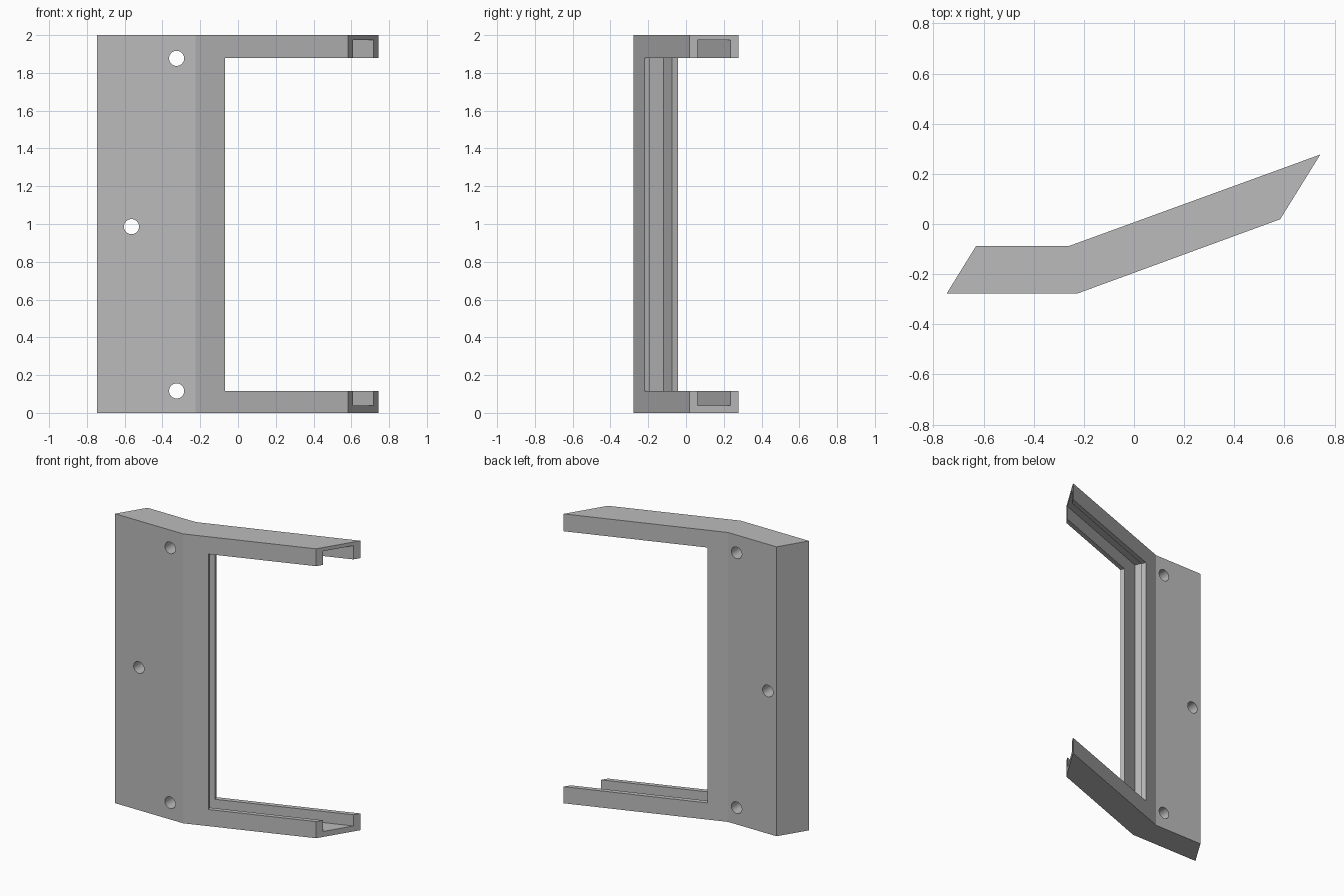
import bpy
import bmesh
from math import atan2, pi
from mathutils import Matrix, Vector

if "Cube" in bpy.data.objects:
    bpy.data.objects.remove(bpy.data.objects["Cube"], do_unlink=True)

grey = bpy.data.materials.new("plain grey")
grey.use_nodes = True
grey.diffuse_color = (0.5, 0.5, 0.5, 1)
grey.node_tree.nodes["Principled BSDF"].inputs["Base Color"].default_value = (0.5, 0.5, 0.5, 1)


def make_object(name, bm):
    mesh = bpy.data.meshes.new(name)
    bmesh.ops.recalc_face_normals(bm, faces=bm.faces)
    bm.to_mesh(mesh)
    bm.free()
    mesh.materials.append(grey)
    obj = bpy.data.objects.new(name, mesh)
    bpy.context.collection.objects.link(obj)
    return obj


def prism(name, outline, z0, z1):
    bm = bmesh.new()
    face = bm.faces.new([bm.verts.new((x, y, z0)) for x, y in outline])
    top = bmesh.ops.extrude_face_region(bm, geom=[face])["geom"]
    bmesh.ops.translate(bm, vec=(0, 0, z1 - z0),
                        verts=[v for v in top if isinstance(v, bmesh.types.BMVert)])
    return make_object(name, bm)


def cut(target, cutter):
    cutter.hide_render = True
    mod = target.modifiers.new(cutter.name, "BOOLEAN")
    mod.operation = "DIFFERENCE"
    mod.solver = "EXACT"
    mod.object = cutter
    bpy.context.view_layer.objects.active = target
    bpy.ops.object.modifier_apply(modifier=mod.name)
    bpy.data.objects.remove(cutter, do_unlink=True)


# Bent bracket body
front_bend, front_end = Vector((-0.225, -0.277)), Vector((0.583, 0.019))
body = prism("bent_bracket", [(-0.747, -0.277), front_bend, front_end,
                              (0.743, 0.277), (-0.26, -0.088), (-0.63, -0.088)], 0, 2)

# Frame of the slanted wing: along it, and through its thickness
along = (front_end - front_bend).normalized()
through = Vector((-along.y, along.x))
jamb = front_bend + along * 0.165


def wing_box(name, start, t0, t1, z0, z1):
    corners = [(start, t0), (1.3, t0), (1.3, t1), (start, t1)]
    return prism(name, [jamb + along * u + through * t for u, t in corners], z0, z1)


# Open window, then the panel groove running around its three sides
cut(body, wing_box("window_cutter", 0, -0.2, 0.4, 0.115, 1.88))
cut(body, wing_box("groove_cutter", -0.137, 0.03, 0.157, 0.038, 1.975))

# Screw holes through the flat flange
for x, z in [(-0.325, 1.877), (-0.325, 0.116), (-0.564, 0.986)]:
    bm = bmesh.new()
    bmesh.ops.create_cone(bm, cap_ends=True, segments=48, radius1=0.04, radius2=0.04, depth=0.6,
                          matrix=Matrix.Translation((x, -0.18, z)) @ Matrix.Rotation(pi / 2, 4, "X"))
    cut(body, make_object("hole_cutter", bm))

# Smooth hole walls, crisp edges
body.select_set(True)
bpy.context.view_layer.objects.active = body
bpy.ops.object.shade_smooth_by_angle(angle=0.3)
